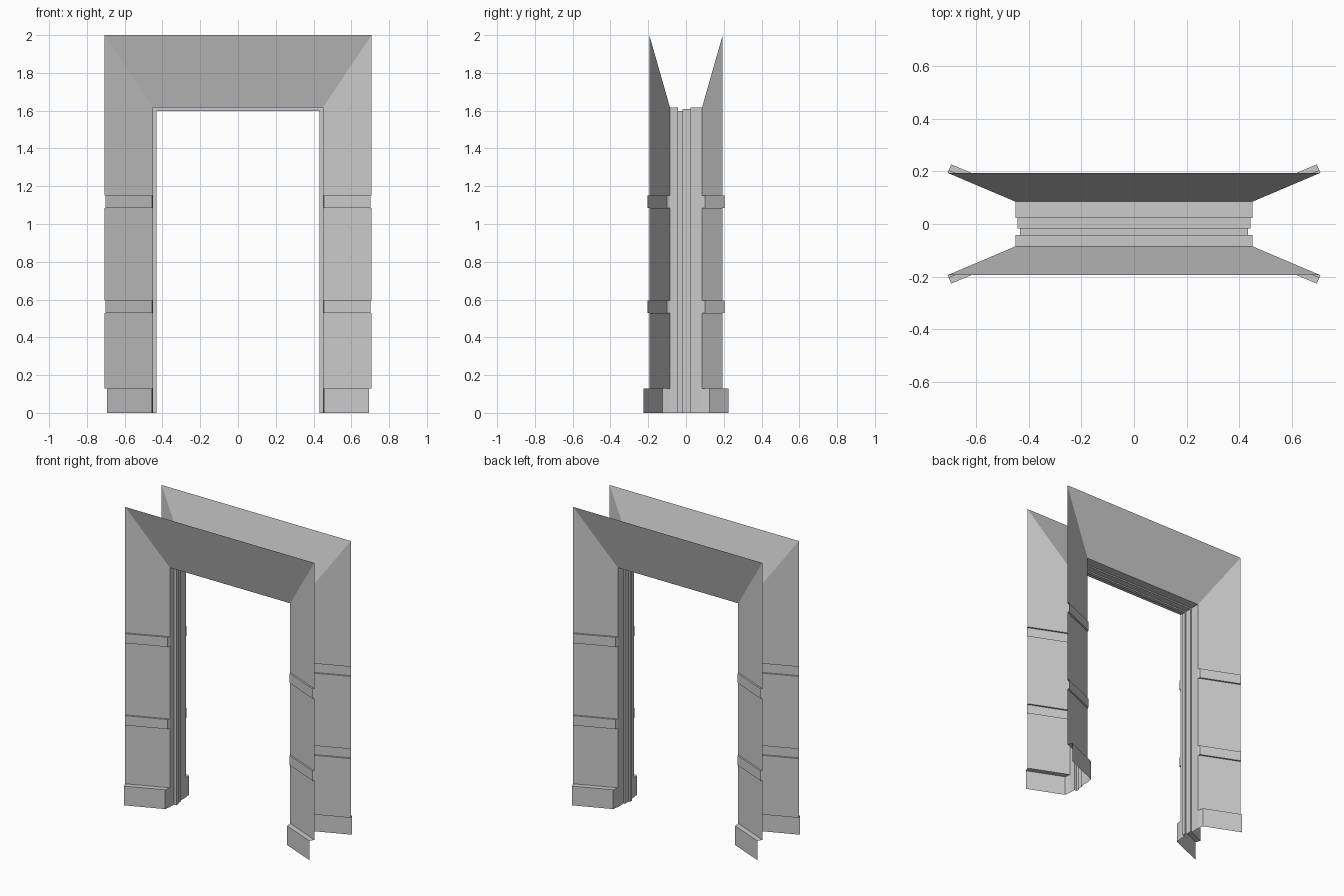
import bpy, bmesh
from mathutils import Vector

if "Cube" in bpy.data.objects:
    bpy.data.objects.remove(bpy.data.objects["Cube"])

IN_X, IN_Y, IN_Z = 0.45, 0.085, 1.617      # inner edge of the splayed casing
OUT_X, OUT_Y, OUT_Z = 0.707, 0.194, 2.0    # outer edge
splay = Vector((OUT_X - IN_X, OUT_Y - IN_Y)).normalized()
normal = Vector((splay.y, -splay.x))       # outward on the front (-y) side
normal = Vector((-splay.y, -splay.x))


def make_object(name, quads, mirror=(False, False)):
    bm = bmesh.new()
    for q in quads:
        bm.faces.new([bm.verts.new(p) for p in q])
    bmesh.ops.remove_doubles(bm, verts=bm.verts[:], dist=1e-5)
    mesh = bpy.data.meshes.new(name)
    bm.to_mesh(mesh)
    bm.free()
    ob = bpy.data.objects.new(name, mesh)
    bpy.context.collection.objects.link(ob)
    if any(mirror):
        mod = ob.modifiers.new("mirror", 'MIRROR')
        mod.use_axis = (mirror[0], mirror[1], False)
    return ob


# Splayed side casing with raised plinth and two bands
stations = [(0, .035), (.13, .035), (.13, 0), (.53, 0), (.53, .011), (.595, .011),
            (.595, 0), (1.085, 0), (1.085, .011), (1.15, .011), (1.15, 0)]


def row(z, off):
    shift = normal * off
    inner_x = IN_X + min(off, .006)
    outer_x = OUT_X + shift.x
    outer_y = -OUT_Y + shift.y
    inner_y = outer_y + (outer_x - inner_x) * splay.y / splay.x
    return Vector((inner_x, inner_y, z)), Vector((outer_x, outer_y, z))


quads = []
for (z0, o0), (z1, o1) in zip(stations, stations[1:]):
    a, b = row(z0, o0)
    d, c = row(z1, o1)
    quads.append((a, b, c, d))
    if o0 == o1 and o0 > 0:                # return face at the inner edge
        quads.append(((IN_X, -IN_Y, z0), a, d, (IN_X, -IN_Y, z1)))
a, b = row(1.15, 0)
quads.append((a, b, (OUT_X, -OUT_Y, OUT_Z), (IN_X, -IN_Y, IN_Z)))
make_object("side_casing", quads, (True, True))

# Splayed head casing
make_object("head_casing", [((-IN_X, -IN_Y, IN_Z), (IN_X, -IN_Y, IN_Z),
                             (OUT_X, -OUT_Y, OUT_Z), (-OUT_X, -OUT_Y, OUT_Z))],
            (False, True))

# Stepped jamb lining swept around the opening: (y, inset)
profile = [(-IN_Y, 0), (-.042, 0), (-.042, .018), (-.018, .018),
           (-.018, .009), (.023, .009), (.023, 0), (IN_Y, 0)]


def path(y, inset):
    x, z = IN_X - inset, IN_Z - inset
    return [(-x, y, 0), (-x, y, z), (x, y, z), (x, y, 0)]


quads = []
for p, q in zip(profile, profile[1:]):
    s, t = path(*p), path(*q)
    quads += [(s[i], t[i], t[i + 1], s[i + 1]) for i in range(3)]
jamb = make_object("jamb_lining", quads)
jamb.data.flip_normals()
# lining faces point into the opening
if jamb.data.polygons[0].normal.x < 0:
    jamb.data.flip_normals()
